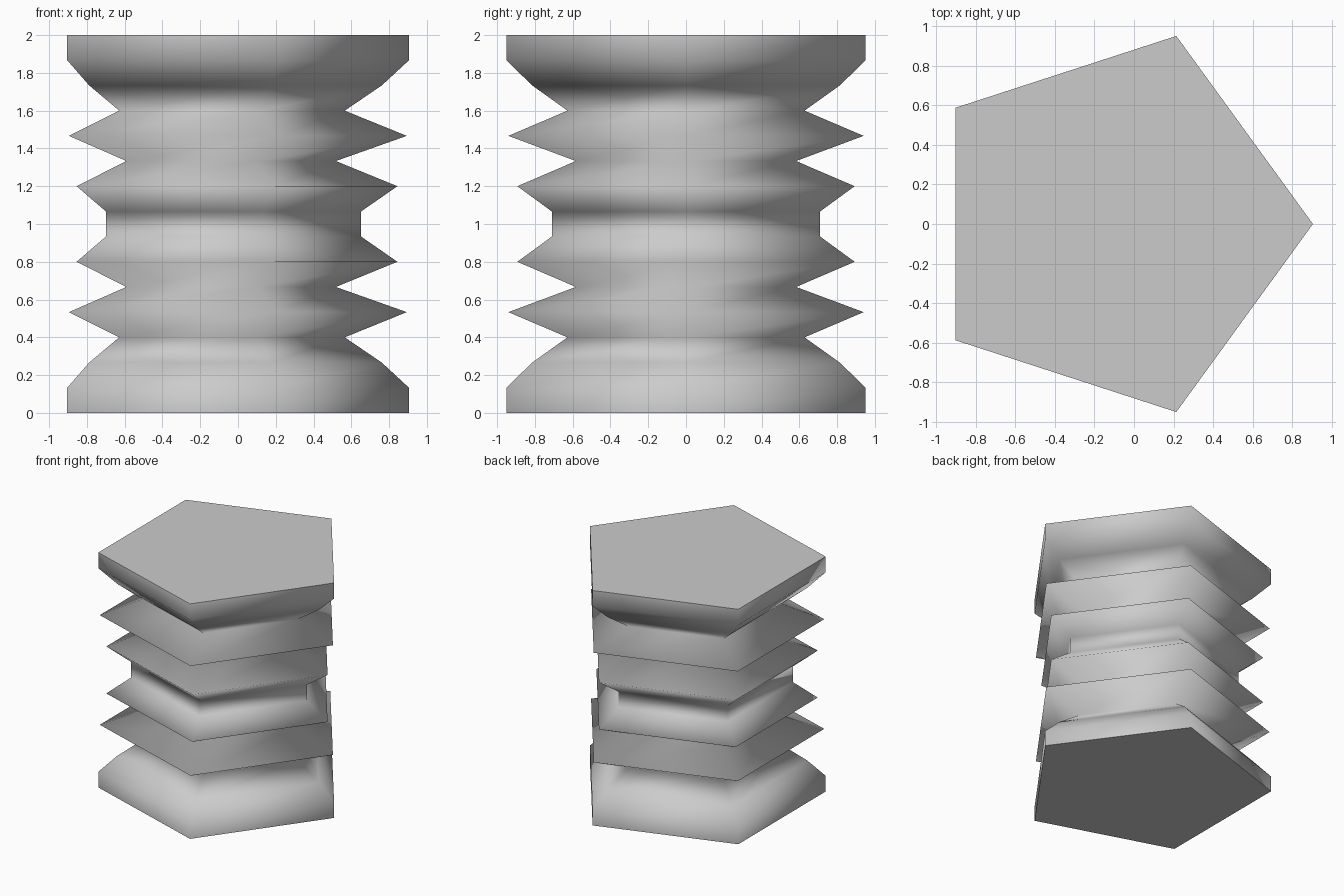
import bpy, bmesh
from math import cos, sin, tau

if "Cube" in bpy.data.objects:
    bpy.data.objects.remove(bpy.data.objects["Cube"])

SIDES = 5
CENTRE_X = -0.095
# lower half of the mirrored bellows profile: ring radii from base to middle
half = [1.0, 1.0, 0.856, 0.66, 0.989, 0.613, 0.939, 0.747]
radii = half + half[::-1]
step = 2.0 / (len(radii) - 1)

bm = bmesh.new()
# stacked pentagon rings
rings = [[bm.verts.new((CENTRE_X + r * cos(tau * k / SIDES), r * sin(tau * k / SIDES), i * step))
          for k in range(SIDES)] for i, r in enumerate(radii)]

# smooth folded side walls
for low, high in zip(rings, rings[1:]):
    for k in range(SIDES):
        n = (k + 1) % SIDES
        bm.faces.new((low[k], low[n], high[n], high[k])).smooth = True

# flat end caps with crisp rims
for cap in (bm.faces.new(rings[0][::-1]), bm.faces.new(rings[-1])):
    cap.smooth = False
    for edge in cap.edges:
        edge.smooth = False

mesh = bpy.data.meshes.new("pleated_column")
bm.to_mesh(mesh)
bm.free()
column = bpy.data.objects.new("pleated_column", mesh)
bpy.context.collection.objects.link(column)
